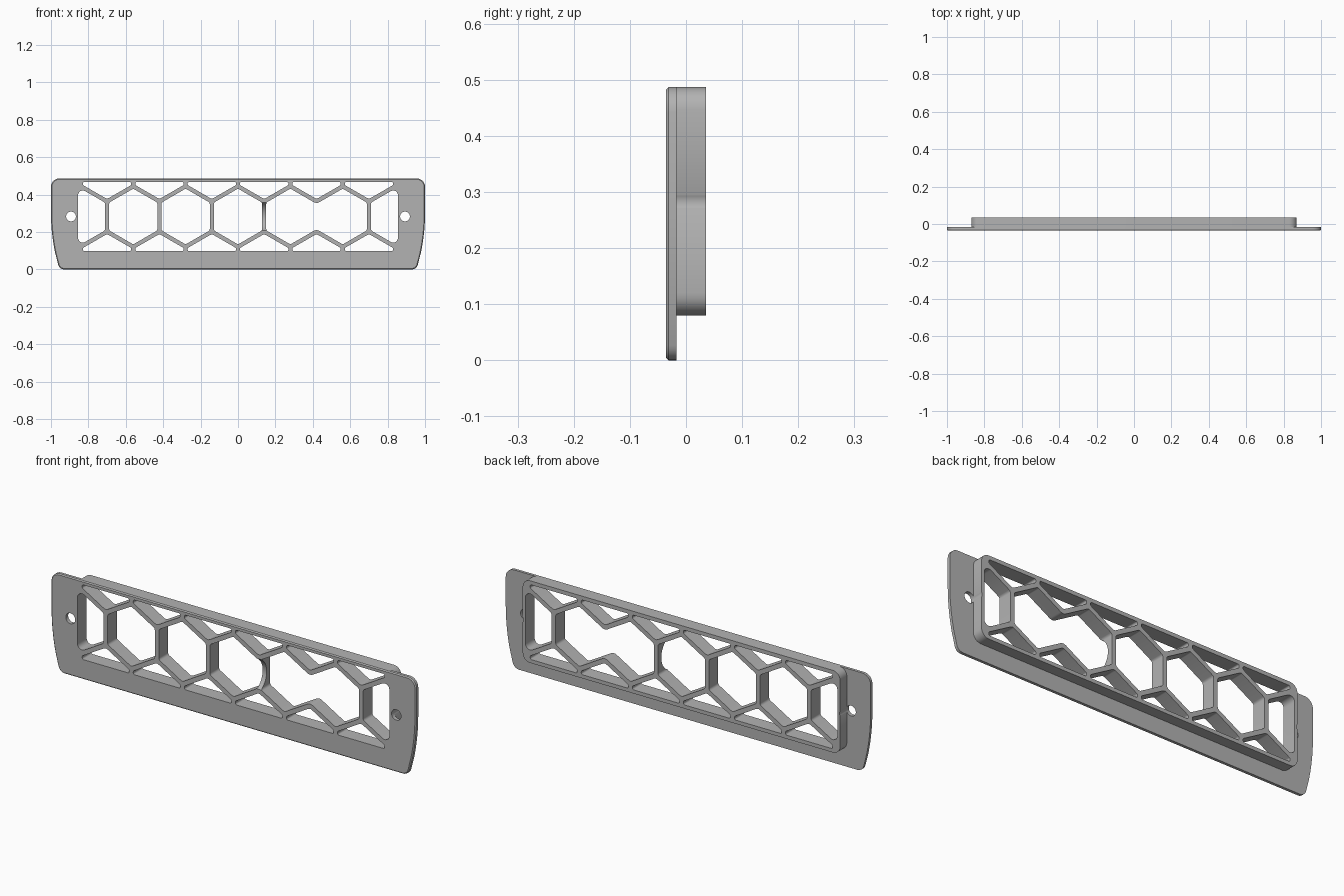
import bpy, bmesh, math
from mathutils import Vector

if "Cube" in bpy.data.objects:
    bpy.data.objects.remove(bpy.data.objects["Cube"])

FRONT, STEP, BACK = -0.036, -0.017, 0.036   # depth levels
TOP, MID = 0.487, 0.283                     # top edge, grille centre height
PITCH, RIB = 0.28, 0.011                    # cell spacing, half rib width
SLOPE = math.tan(math.radians(30))

grey = bpy.data.materials.new("grey plastic")
grey.use_nodes = True
grey.diffuse_color = (0.45, 0.45, 0.45, 1)
grey.node_tree.nodes["Principled BSDF"].inputs["Base Color"].default_value = grey.diffuse_color


def fillet(corners, steps=6):
    """Round each (x, z, radius) corner of a closed polygon."""
    out = []
    for i, (x, z, r) in enumerate(corners):
        p = Vector((x, z))
        a = (Vector(corners[i - 1][:2]) - p).normalized()
        b = (Vector(corners[(i + 1) % len(corners)][:2]) - p).normalized()
        half = a.angle(b) / 2
        if r == 0 or half > 1.55:
            out.append(p)
            continue
        centre = p + (a + b).normalized() * r / math.sin(half)
        start = p + a * r / math.tan(half) - centre
        end = p + b * r / math.tan(half) - centre
        sweep = start.angle_signed(end)
        for k in range(steps + 1):
            t = -sweep * k / steps
            c, s = math.cos(t), math.sin(t)
            out.append(centre + Vector((start.x * c - start.y * s, start.x * s + start.y * c)))
    return out


def prism(bm, points, y0, y1):
    """Extrude an x-z outline from y0 to y1; returns the y0 face."""
    face = bm.faces.new([bm.verts.new((p[0], y0, p[1])) for p in points])
    ext = bmesh.ops.extrude_face_region(bm, geom=[face], use_keep_orig=True)
    verts = [g for g in ext["geom"] if isinstance(g, bmesh.types.BMVert)]
    bmesh.ops.translate(bm, verts=verts, vec=(0, y1 - y0, 0))
    return face


def make_object(name, bm):
    bmesh.ops.recalc_face_normals(bm, faces=bm.faces[:])
    mesh = bpy.data.meshes.new(name)
    bm.to_mesh(mesh)
    bm.free()
    mesh.materials.append(grey)
    ob = bpy.data.objects.new(name, mesh)
    bpy.context.collection.objects.link(ob)
    return ob


def mirrored(half):
    """Complete a right half outline, listed bottom to top, with its left half."""
    return half + [(-x, z, r) for x, z, r in reversed(half)]


# Front plate with sides that taper in toward the bottom
side = [(0.955, 0, 0.035)]
for k in range(3, 11):
    z = 0.03 * k
    side.append((1 - 0.045 * (1 - z / 0.3) ** 2, z, 0))
side.append((1, TOP, 0.045))
bm = bmesh.new()
front = prism(bm, fillet(mirrored(side)), FRONT, STEP)
bmesh.ops.bevel(bm, geom=front.edges[:], offset=0.005, segments=1, affect='EDGES')
plate = make_object("front_plate", bm)

# Raised block behind the plate
bm = bmesh.new()
prism(bm, fillet(mirrored([(0.87, 0.08, 0.04), (0.87, TOP, 0.04)])), STEP, BACK)
block = make_object("rear_block", bm)

# Openings of the honeycomb grille
bm = bmesh.new()


def opening(corners):
    prism(bm, fillet(corners), -0.1, 0.1)


apothem = PITCH / 2 - RIB
radius = apothem / math.cos(math.radians(30))
rise = PITCH / 2 * SLOPE                    # rib node height above the middle
gap = RIB / math.cos(math.radians(30))      # vertical half thickness of sloped ribs
r = 0.015

for cx in (-2 * PITCH, -PITCH, 0):
    opening([(cx + radius * math.sin(math.radians(60 * k)),
              MID + radius * math.cos(math.radians(60 * k)), r) for k in range(6)])

# Double-width opening
upper = [(PITCH - apothem, radius / 2, r), (PITCH, radius, r),
         (1.5 * PITCH, rise - gap, 0.03), (2 * PITCH, radius, r),
         (2 * PITCH + apothem, radius / 2, r)]
opening([(x, MID + z, q) for x, z, q in upper]
        + [(x, MID - z, q) for x, z, q in reversed(upper)])

# End openings and screw holes
inner, outer = 2.5 * PITCH + RIB, 0.855
for s in (-1, 1):
    zi = rise - gap + RIB * SLOPE
    zo = zi + (outer - inner) * SLOPE
    opening([(s * inner, MID - zi, r), (s * inner, MID + zi, r),
             (s * outer, MID + zo, 0.025), (s * outer, MID - zo, 0.025)])
    prism(bm, [(s * 0.893 + 0.026 * math.cos(k * math.pi / 16),
                MID + 0.026 * math.sin(k * math.pi / 16)) for k in range(32)], -0.1, 0.1)

# Triangular openings along the top and bottom edges
for i in range(6):
    cx = (i - 2.5) * PITCH
    low = rise + gap
    for s in (-1, 1):
        opening([(cx + x, MID + s * z, q) for x, z, q in (
            (0, low, 0.02), (apothem, low + apothem * SLOPE, 0.008), (apothem, 0.185, 0.008),
            (-apothem, 0.185, 0.008), (-apothem, low + apothem * SLOPE, 0.008))])
cells = make_object("opening_cutter", bm)

# Round scoop in the front of one upright rib
bpy.ops.mesh.primitive_cylinder_add(vertices=64, radius=0.085, depth=0.05,
                                    location=(PITCH / 2, -0.076, MID),
                                    rotation=(0, math.pi / 2, 0))
scoop = bpy.context.object
scoop.name = "scoop_cutter"
scoop.data.materials.append(grey)

# Cut both parts, then drop the cutters
for ob in (plate, block):
    for cutter in (cells, scoop):
        cutter.hide_render = True
        mod = ob.modifiers.new("cut", 'BOOLEAN')
        mod.operation, mod.solver, mod.object = 'DIFFERENCE', 'EXACT', cutter
    graph = bpy.context.evaluated_depsgraph_get()
    mesh = bpy.data.meshes.new_from_object(ob.evaluated_get(graph))
    ob.modifiers.clear()
    ob.data = mesh
for cutter in (cells, scoop):
    bpy.data.objects.remove(cutter)

# Smooth the rounded corners, keep the edges sharp
bpy.ops.object.select_all(action='DESELECT')
for ob in (plate, block):
    ob.select_set(True)
bpy.context.view_layer.objects.active = plate
bpy.ops.object.shade_smooth_by_angle(angle=math.radians(30))
